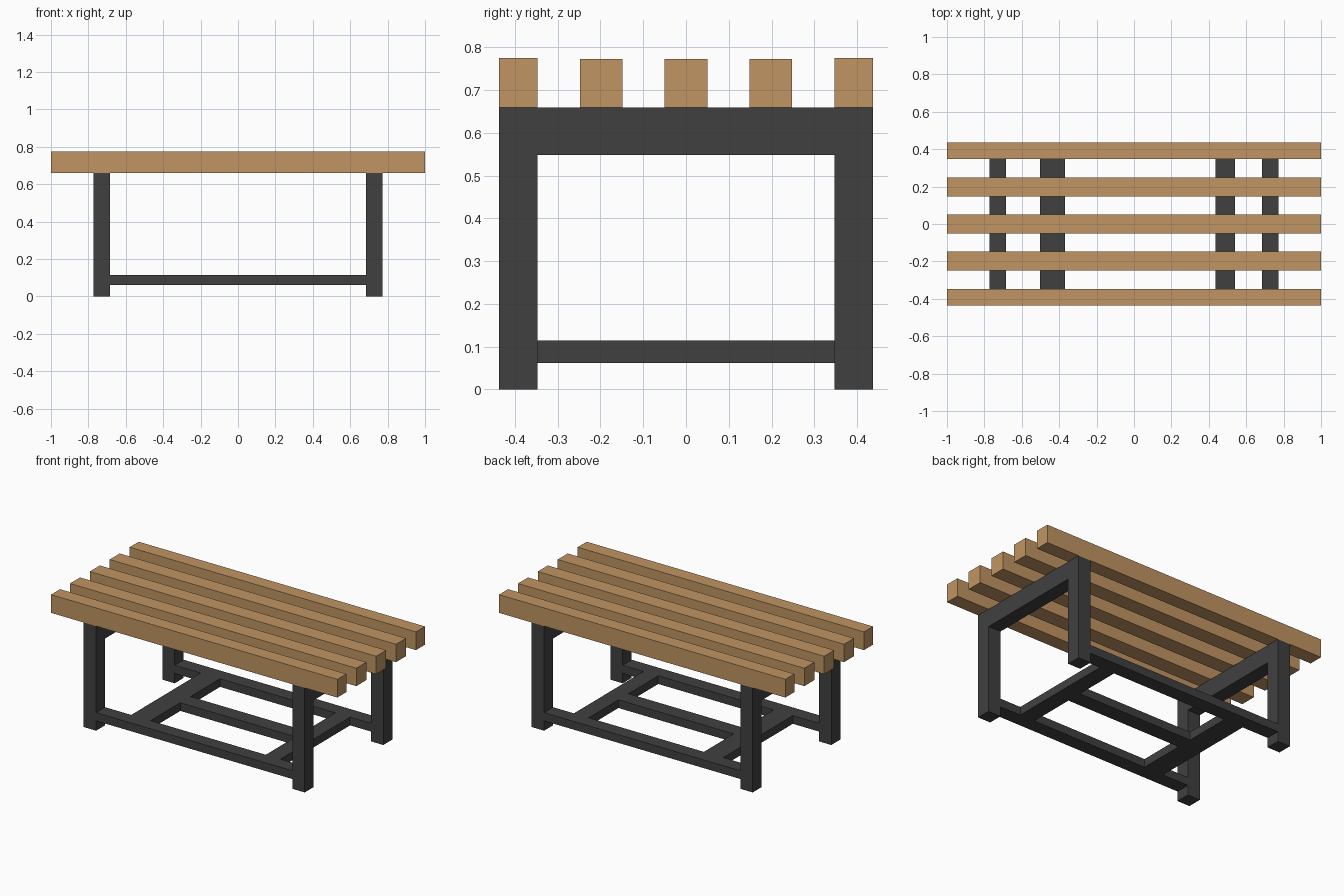
import bpy

if "Cube" in bpy.data.objects:
    bpy.data.objects.remove(bpy.data.objects["Cube"])

def material(name, color):
    m = bpy.data.materials.new(name)
    m.diffuse_color = (*color, 1)
    m.use_nodes = True
    m.node_tree.nodes["Principled BSDF"].inputs["Base Color"].default_value = m.diffuse_color
    return m

wood = material("light wood", (0.53, 0.30, 0.125))
metal = material("dark metal", (0.051, 0.051, 0.051))

def box(name, x, y, z, mat):
    """Axis-aligned box from (min, max) ranges."""
    bpy.ops.mesh.primitive_cube_add(size=1)
    o = bpy.context.object
    o.name = name
    r = (x, y, z)
    for v in o.data.vertices:
        v.co = [a[0] if c < 0 else a[1] for a, c in zip(r, v.co)]
    o.data.materials.append(mat)
    return o

def side(s, a, b):
    return (a, b) if s > 0 else (-b, -a)

# Top slats: two outer ones slightly taller, three inner ones
for s in (-1, 1):
    box("outer_slat", (-1, 1), side(s, 0.347, 0.437), (0.66, 0.775), wood)
for c in (-0.198, 0, 0.198):
    box("inner_slat", (-1, 1), (c - 0.05, c + 0.05), (0.66, 0.773), wood)

# Legs and top end rails
for sx in (-1, 1):
    x = side(sx, 0.685, 0.772)
    for sy in (-1, 1):
        box("leg", x, side(sy, 0.347, 0.437), (0, 0.66), metal)
    box("top_end_rail", x, (-0.347, 0.347), (0.548, 0.66), metal)

# Lower frame: long rails, cross bars and centre bar
low = (0.062, 0.114)
for sy in (-1, 1):
    box("long_rail", (-0.685, 0.685), side(sy, 0.347, 0.437), low, metal)
for x in ((-0.503, -0.368), (0.437, 0.54)):
    box("cross_bar", x, (-0.347, 0.347), low, metal)
box("centre_bar", (-0.368, 0.437), (-0.05, 0.05), low, metal)
